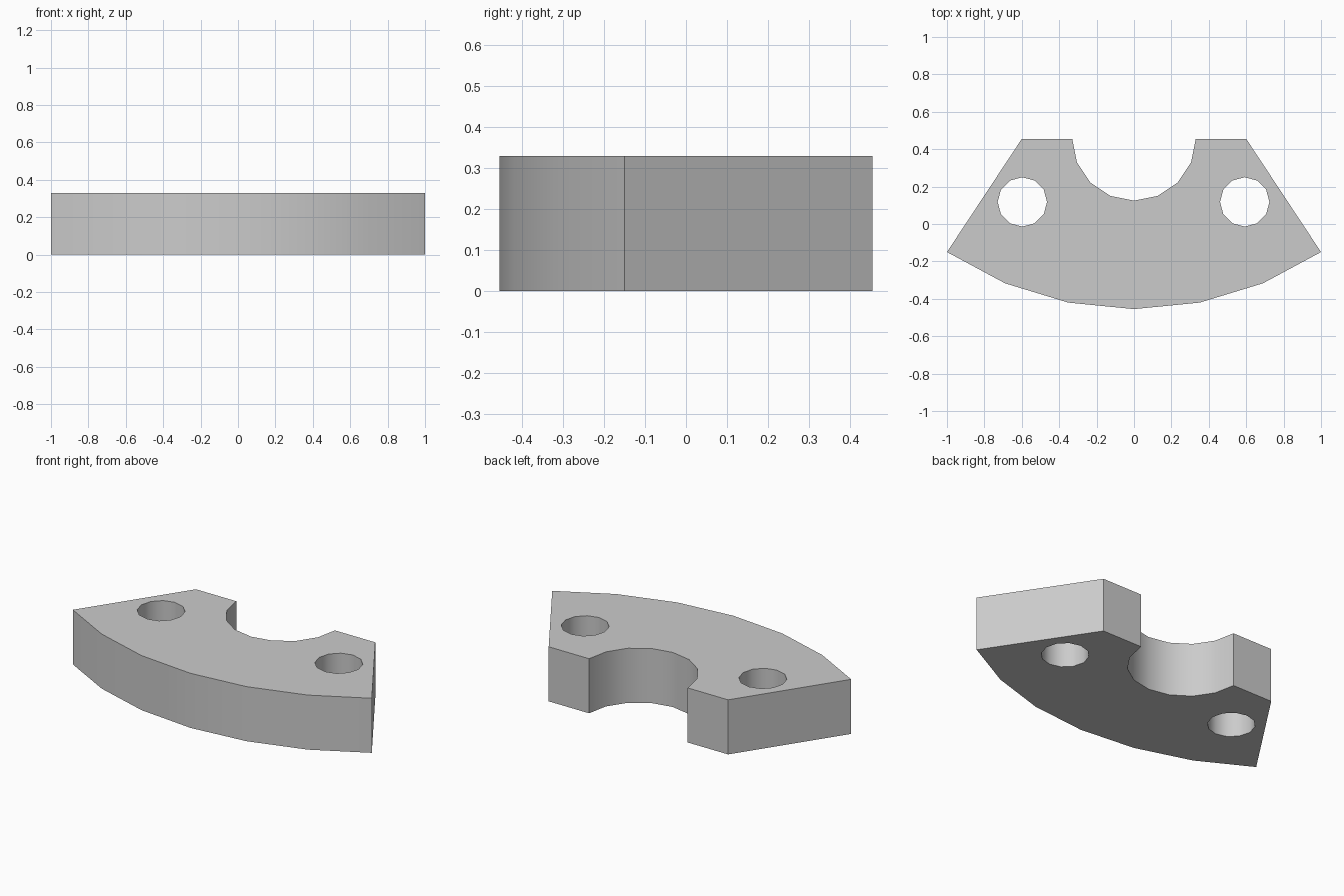
import bpy
import bmesh
from math import asin, sin, cos, pi, radians

cube = bpy.data.objects.get("Cube")
if cube:
    bpy.data.objects.remove(cube, do_unlink=True)

HEIGHT = 0.33
BACK = 0.455        # y of the flat back edge
CORNER_Y = -0.15    # y of the two wide corners
HOLE_R = 0.132


def arc(cx, cy, r, start, end, steps):
    """Points along an arc, both ends included."""
    angles = [start + (end - start) * i / steps for i in range(steps + 1)]
    return [(cx + r * cos(a), cy + r * sin(a)) for a in angles]


# Shallow front arc through both wide corners
rise = BACK + CORNER_Y
front_r = (1 + rise ** 2) / (2 * rise)
half = asin(1 / front_r)
front_arc = arc(0, front_r - BACK, front_r, -pi / 2 - half, -pi / 2 + half, 6)

# Half-round notch in the back edge
notch = arc(0, BACK, 0.33, 0, -pi, 8)

outline = front_arc + [(0.6, BACK)] + notch + [(-0.6, BACK)]
holes = [arc(x, 0.118, HOLE_R, 0, 2 * pi, 12)[:-1] for x in (-0.597, 0.592)]

# Fill the outline around the holes and extrude it upward
bm = bmesh.new()
for loop in [outline] + holes:
    verts = [bm.verts.new((x, y, 0)) for x, y in loop]
    for a, b in zip(verts, verts[1:] + verts[:1]):
        bm.edges.new((a, b))
bmesh.ops.triangle_fill(bm, use_beauty=True, use_dissolve=False, edges=bm.edges[:])
result = bmesh.ops.extrude_face_region(bm, geom=bm.faces[:], use_keep_orig=True)
top = [g for g in result["geom"] if isinstance(g, bmesh.types.BMVert)]
bmesh.ops.translate(bm, verts=top, vec=(0, 0, HEIGHT))
bmesh.ops.recalc_face_normals(bm, faces=bm.faces[:])

mesh = bpy.data.meshes.new("bracket_plate")
bm.to_mesh(mesh)
bm.free()
plate = bpy.data.objects.new("bracket_plate", mesh)
bpy.context.collection.objects.link(plate)

# Plain grey
grey = bpy.data.materials.new("plain_grey")
grey.use_nodes = True
colour = (0.6, 0.6, 0.6, 1)
grey.diffuse_color = colour
grey.node_tree.nodes["Principled BSDF"].inputs["Base Color"].default_value = colour
mesh.materials.append(grey)

# Smooth curved walls, sharp rims and corners
bpy.ops.object.select_all(action="DESELECT")
plate.select_set(True)
bpy.context.view_layer.objects.active = plate
bpy.ops.object.shade_smooth_by_angle(angle=radians(40))
